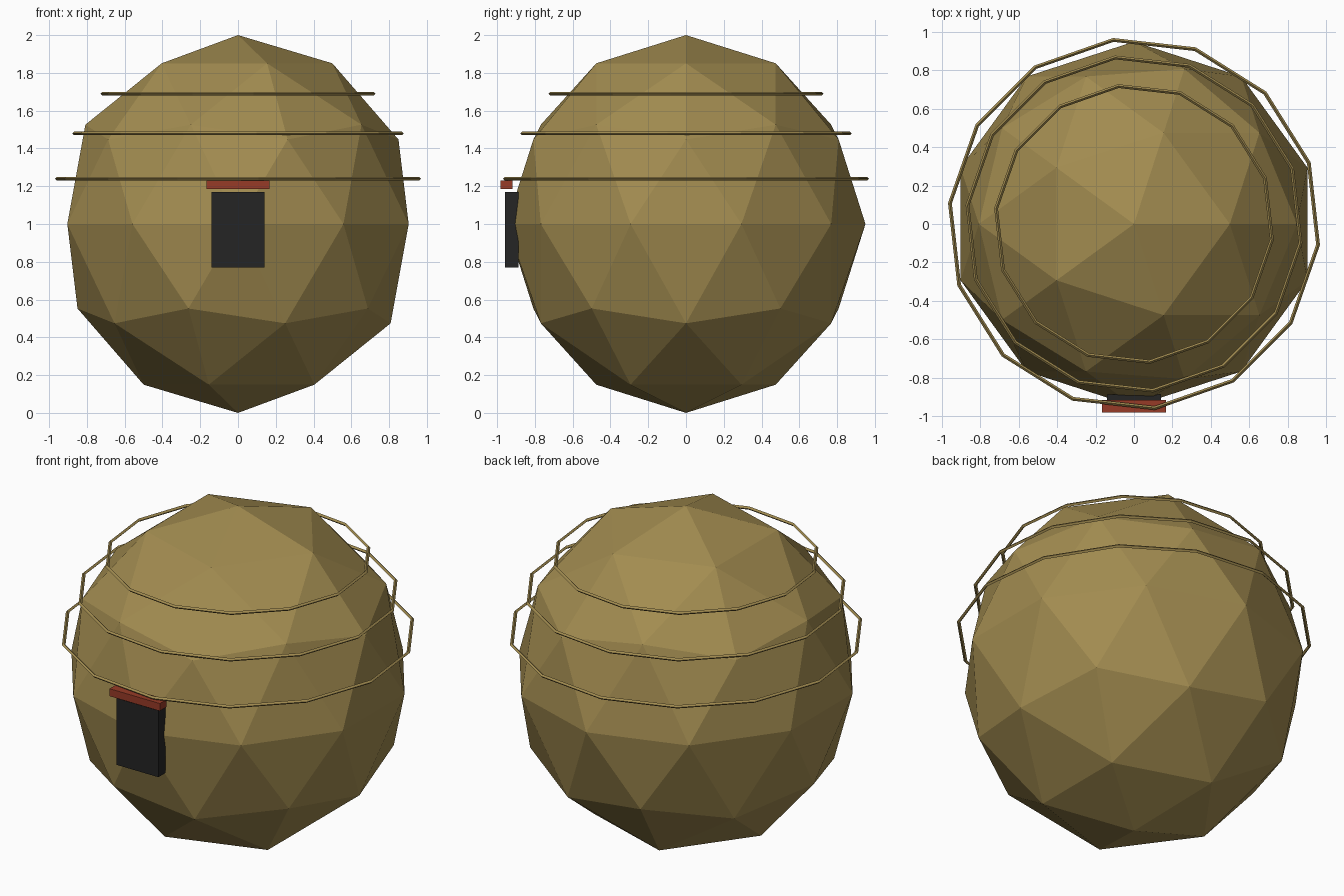
import bpy
import bmesh
from math import cos, sin, tau
from mathutils import Matrix, Vector

default = bpy.data.objects.get("Cube")
if default:
    bpy.data.objects.remove(default)


def material(name, rgb):
    mat = bpy.data.materials.new(name)
    mat.use_nodes = True
    colour = (*rgb, 1.0)
    mat.diffuse_color = colour
    bsdf = next(n for n in mat.node_tree.nodes if n.type == "BSDF_PRINCIPLED")
    bsdf.inputs["Base Color"].default_value = colour
    bsdf.inputs["Roughness"].default_value = 0.9
    return mat


straw = material("straw", (0.36, 0.26, 0.08))
black = material("black", (0.018, 0.018, 0.018))
red = material("brick red", (0.31, 0.043, 0.02))


def finish(name, bm, mat):
    mesh = bpy.data.meshes.new(name)
    bmesh.ops.recalc_face_normals(bm, faces=bm.faces)
    bm.to_mesh(mesh)
    bm.free()
    mesh.materials.append(mat)
    obj = bpy.data.objects.new(name, mesh)
    bpy.context.collection.objects.link(obj)
    return obj


def box(name, low, high, mat):
    low, high = Vector(low), Vector(high)
    bm = bmesh.new()
    place = Matrix.Translation((low + high) / 2) @ Matrix.Diagonal((*(high - low), 1))
    bmesh.ops.create_cube(bm, size=1, matrix=place)
    return finish(name, bm, mat)


def ring(name, radius, z, tube=0.01, sides=14, turn=-0.25):
    # Faceted hoop with a diamond cross-section
    bm = bmesh.new()
    loops = []
    for i in range(sides):
        a = tau * (i + turn) / sides
        loop = []
        for j in range(4):
            b = tau * j / 4
            r = radius + tube * cos(b)
            loop.append(bm.verts.new((r * cos(a), r * sin(a), z + tube * sin(b))))
        loops.append(loop)
    for i in range(sides):
        p, q = loops[i], loops[(i + 1) % sides]
        for j in range(4):
            k = (j + 1) % 4
            bm.faces.new((p[j], q[j], q[k], p[k]))
    return finish(name, bm, straw)


# Faceted round body
bm = bmesh.new()
bmesh.ops.create_icosphere(bm, subdivisions=2, radius=1)
bmesh.ops.transform(bm, verts=bm.verts,
                    matrix=Matrix.Translation((0, 0, 1)) @ Matrix.Diagonal((0.95, 0.95, 1, 1)))
finish("round_body", bm, straw)

# Hoops around the upper half
for label, radius, z in (("lower", 0.965, 1.24), ("middle", 0.873, 1.48), ("upper", 0.723, 1.69)):
    ring(label + "_hoop", radius, z)

# Doorway and the lintel over it
box("door", (-0.14, -0.957, 0.77), (0.14, -0.888, 1.17), black)
box("door_lintel", (-0.167, -0.982, 1.185), (0.167, -0.918, 1.23), red)
